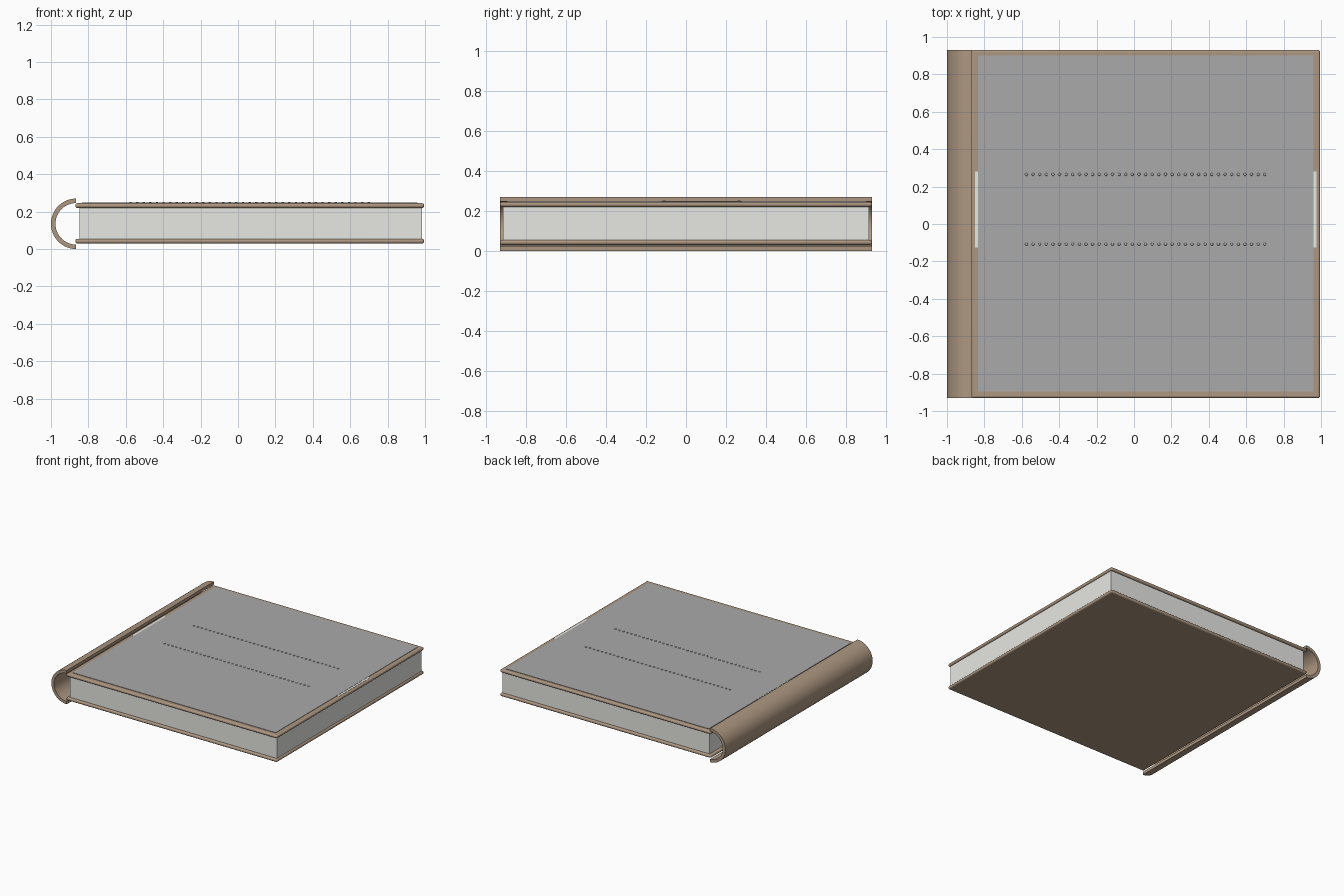
import bpy, bmesh, math
from mathutils import Matrix

if "Cube" in bpy.data.objects:
    bpy.data.objects.remove(bpy.data.objects["Cube"])


def material(name, color):
    m = bpy.data.materials.new(name)
    m.diffuse_color = (*color, 1)
    m.use_nodes = True
    m.node_tree.nodes["Principled BSDF"].inputs["Base Color"].default_value = m.diffuse_color
    return m


TAN = material("tan_leather", (0.42, 0.31, 0.22))
WHITE = material("white_paper", (0.8, 0.8, 0.77))
GREY = material("grey_panel", (0.4, 0.4, 0.4))


def add_object(name, bm, mat):
    mesh = bpy.data.meshes.new(name)
    bmesh.ops.recalc_face_normals(bm, faces=bm.faces)
    bm.to_mesh(mesh)
    bm.free()
    mesh.materials.append(mat)
    ob = bpy.data.objects.new(name, mesh)
    bpy.context.collection.objects.link(ob)
    bpy.context.view_layer.objects.active = ob
    bpy.ops.object.select_all(action='DESELECT')
    ob.select_set(True)
    return ob


def box(name, x, y, z, mat, bevel=0):
    bm = bmesh.new()
    size = [b - a for a, b in (x, y, z)]
    mid = [(a + b) / 2 for a, b in (x, y, z)]
    bmesh.ops.create_cube(bm, size=1, matrix=Matrix.Translation(mid) @ Matrix.Diagonal((*size, 1)))
    ob = add_object(name, bm, mat)
    if bevel:
        mod = ob.modifiers.new("rounded_edges", 'BEVEL')
        mod.width, mod.segments = bevel, 4
        bpy.ops.object.shade_smooth_by_angle(angle=math.radians(35))
    return ob


# Covers with rounded edges, and the page block between them
for name, z in (("bottom_cover", 0.03), ("top_cover", 0.22)):
    box(name, (-0.87, 0.995), (-0.93, 0.93), (z, z + 0.025), TAN, 0.011)
box("page_block", (-0.848, 0.984), (-0.914, 0.914), (0.05, 0.225), WHITE)

# Spine: open half tube along y
bm = bmesh.new()
N = 32
arc = [math.pi / 2 + math.pi * i / N for i in range(N + 1)]
profile = [(r * math.cos(a), r * math.sin(a)) for r, angles in ((0.135, arc), (0.111, arc[::-1])) for a in angles]
rings = [[bm.verts.new((-0.865 + px, y, 0.135 + pz)) for px, pz in profile] for y in (-0.93, 0.93)]
count = len(profile)
for i in range(count):
    j = (i + 1) % count
    bm.faces.new((rings[0][i], rings[0][j], rings[1][j], rings[1][i]))
for ring in rings:
    for i in range(N):
        bm.faces.new((ring[i], ring[i + 1], ring[count - 2 - i], ring[count - 1 - i]))
add_object("spine", bm, TAN)
bpy.ops.object.shade_smooth_by_angle(angle=math.radians(35))

# Title band peeking out beneath the grey cover panel
box("cover_band", (-0.85, 0.977), (-0.125, 0.28), (0.235, 0.2465), WHITE)
box("cover_panel", (-0.833, 0.96), (-0.895, 0.902), (0.235, 0.248), GREY)

# Two rows of small studs on the panel
bm = bmesh.new()
for y in (-0.108, 0.265):
    for i in range(37):
        place = Matrix.Translation((-0.575 + i * 0.0354, y, 0.247)) @ Matrix.Diagonal((1, 1, 0.7, 1))
        bmesh.ops.create_uvsphere(bm, u_segments=12, v_segments=8, radius=0.008, matrix=place)
add_object("stud_rows", bm, GREY)
bpy.ops.object.shade_smooth_by_angle(angle=math.radians(40))
